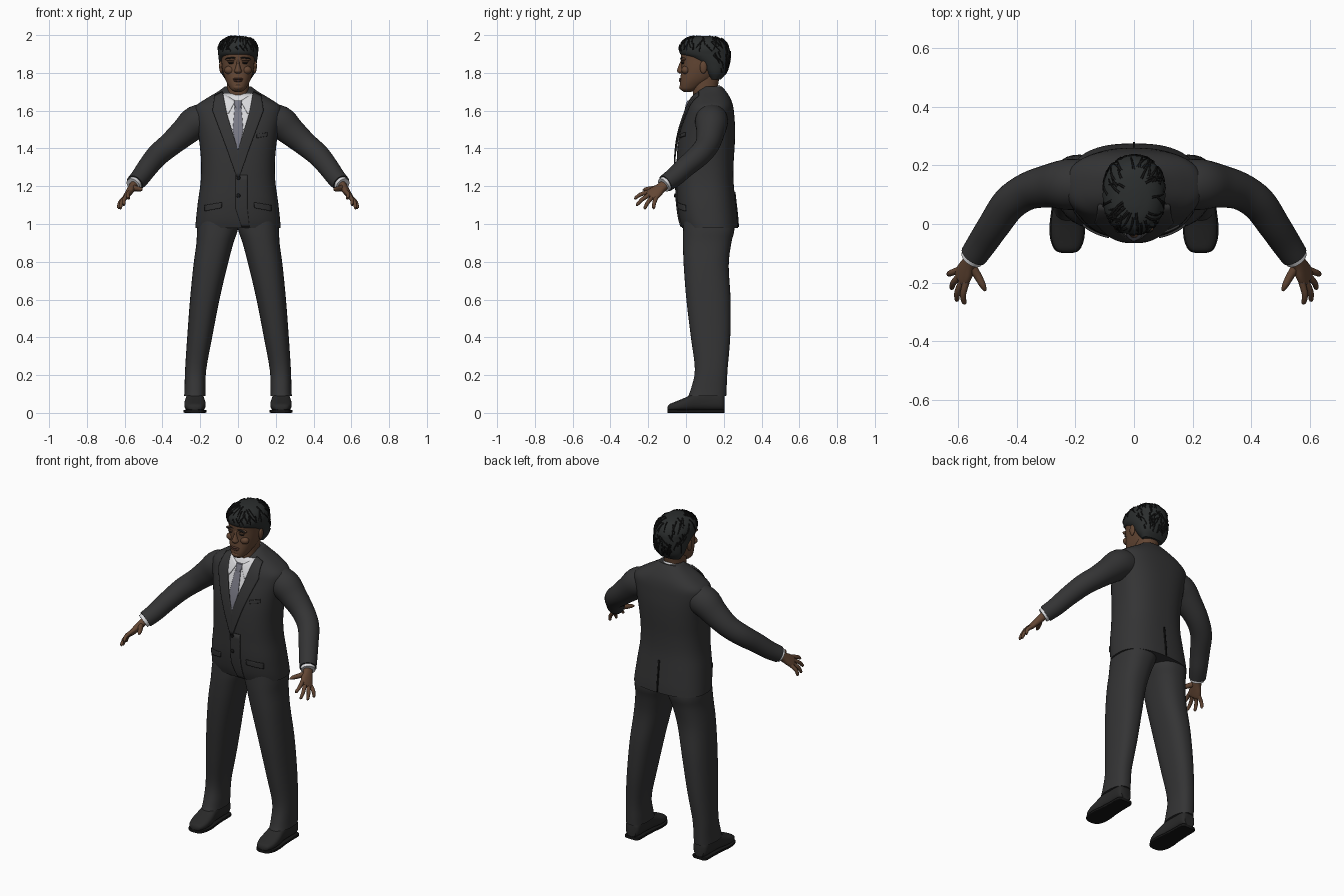
import bpy, bmesh, math, random
from mathutils import Vector

random.seed(4)
if "Cube" in bpy.data.objects:
    bpy.data.objects.remove(bpy.data.objects["Cube"], do_unlink=True)


def material(name, r, g, b):
    m = bpy.data.materials.new(name)
    m.use_nodes = True
    m.diffuse_color = (r, g, b, 1)
    m.node_tree.nodes["Principled BSDF"].inputs["Base Color"].default_value = (r, g, b, 1)
    return m


SUIT = material("charcoal suit", .034, .034, .035)
SHOE = material("black leather", .022, .022, .022)
SKIN = material("brown skin", .125, .062, .034)
LIP = material("dark lip", .085, .038, .026)
HAIR = material("soft black hair", .024, .027, .027)
LOCK = material("deep black", .008, .008, .008)
SHIRT = material("white shirt", .7, .7, .72)
TIE = material("grey tie", .19, .19, .23)


def finish(name, bm, mat, mirror=False, thick=0):
    bmesh.ops.recalc_face_normals(bm, faces=bm.faces)
    me = bpy.data.meshes.new(name)
    bm.to_mesh(me)
    bm.free()
    me.materials.append(mat)
    ob = bpy.data.objects.new(name, me)
    bpy.context.collection.objects.link(ob)
    bpy.ops.object.select_all(action='DESELECT')
    ob.select_set(True)
    bpy.context.view_layer.objects.active = ob
    bpy.ops.object.shade_smooth_by_angle(angle=math.radians(40))
    if thick:
        mod = ob.modifiers.new("thickness", 'SOLIDIFY')
        mod.thickness, mod.offset = thick, 0
    if mirror:
        ob.modifiers.new("mirror", 'MIRROR')
    return ob


def dense(rows, k=4):
    """Smoothly interpolate rows of numbers."""
    out = []
    for i in range(len(rows) - 1):
        four = [rows[max(i - 1, 0)], rows[i], rows[i + 1], rows[min(i + 2, len(rows) - 1)]]
        for j in range(k):
            t = j / k
            out.append(tuple(b + t * (c - a) / 2 + t * t * (a - 2.5 * b + 2 * c - d / 2)
                             + t ** 3 * (1.5 * (b - c) + (d - a) / 2) for a, b, c, d in zip(*four)))
    return out + [tuple(rows[-1])]


def ring_point(ring, a):
    c, u, v, n = ring
    p = lambda w: math.copysign(abs(w) ** (2 / n), w)
    return c + u * p(math.cos(a)) + v * p(math.sin(a))


def loft(name, rings, mat, mirror=False, seg=40):
    bm = bmesh.new()
    loops = [[bm.verts.new(ring_point(r, math.tau * i / seg)) for i in range(seg)] for r in rings]
    for a, b in zip(loops, loops[1:]):
        for i in range(seg):
            j = (i + 1) % seg
            bm.faces.new((a[i], a[j], b[j], b[i]))
    bm.faces.new(loops[0])
    bm.faces.new(loops[-1])
    return finish(name, bm, mat, mirror)


def level(z, rx, yf, yb, cx=0, n=2.2):
    return Vector((cx, (yf + yb) / 2, z)), Vector((rx, 0, 0)), Vector((0, (yb - yf) / 2, 0)), n


def upright(y, rx, z0, z1, cx, n):
    return Vector((cx, y, (z0 + z1) / 2)), Vector((rx, 0, 0)), Vector((0, 0, (z1 - z0) / 2)), n


def tube(name, rows, mat, seg=20):
    """Mirrored limb along points with a radius."""
    rows = dense(rows)
    pts = [Vector(r[:3]) for r in rows]
    rings = []
    for i, p in enumerate(pts):
        t = (pts[min(i + 1, len(pts) - 1)] - pts[max(i - 1, 0)]).normalized()
        u = t.cross(Vector((.3, .2, 1))).normalized()
        rings.append((p, u * rows[i][3], u.cross(t) * rows[i][3], 2))
    return loft(name, rings, mat, True, seg)


def blob(name, loc, size, mat, mirror=False, tilt=0):
    bm = bmesh.new()
    bmesh.ops.create_uvsphere(bm, u_segments=16, v_segments=10, radius=1)
    for v in bm.verts:
        x, y, z = v.co.x * size[0], v.co.y * size[1], v.co.z * size[2]
        v.co = Vector(loc) + Vector((x, y, z + x * tilt))
    return finish(name, bm, mat, mirror)


# Jacket body: height, half width, front, back
TORSO = dense([(.98, .226, -.02, .275), (1.03, .222, -.035, .272), (1.12, .212, -.047, .262),
               (1.22, .198, -.05, .252), (1.32, .195, -.05, .252), (1.42, .203, -.043, .258),
               (1.5, .215, -.028, .26), (1.57, .23, -.006, .256), (1.62, .228, .012, .25),
               (1.66, .175, .032, .238), (1.7, .108, .058, .214), (1.728, .07, .09, .19)])
POWER = 2.5
loft("jacket_body", [level(*r, n=POWER) for r in TORSO], SUIT, seg=64)


def surface(x, z, side):
    i = max(j for j in range(len(TORSO) - 1) if TORSO[j][0] <= z or j == 0)
    a, b = TORSO[i], TORSO[i + 1]
    t = (z - a[0]) / (b[0] - a[0])
    rx, yf, yb = (a[k] + t * (b[k] - a[k]) for k in (1, 2, 3))
    s = (1 - min(abs(x) / rx, 1) ** POWER) ** (1 / POWER)
    return (yf + yb) / 2 + side * (yb - yf) / 2 * s


def patch(name, left, right, off, mat, mirror=False, side=-1, cols=8, k=6):
    """Thin cloth plate between two (x, z) edges, laid on the jacket."""
    bm = bmesh.new()
    grid = []
    for i in range((len(left) - 1) * k + 1):
        s = min(i // k, len(left) - 2)
        a, b = (Vector(e[s]).lerp(Vector(e[s + 1]), i / k - s) for e in (left, right))
        row = [a.lerp(b, j / cols) for j in range(cols + 1)]
        grid.append([bm.verts.new((p.x, surface(p.x, p.y, side) + side * off, p.y)) for p in row])
    for a, b in zip(grid, grid[1:]):
        for j in range(cols):
            bm.faces.new((a[j], a[j + 1], b[j + 1], b[j]))
    return finish(name, bm, mat, mirror, .007)


# Shirt, tie and jacket front details
patch("shirt_front", [(-.085, 1.69), (-.06, 1.57), (-.004, 1.39)],
      [(.085, 1.69), (.06, 1.57), (.004, 1.39)], .003, SHIRT)
patch("tie_blade", [(-.016, 1.63), (-.028, 1.5), (-.006, 1.39)],
      [(.016, 1.63), (.028, 1.5), (.006, 1.39)], .008, TIE)
patch("shirt_collar_points", [(.014, 1.65), (.05, 1.585)], [(.078, 1.69), (.062, 1.585)], .009, SHIRT, True)
patch("lapels", [(.082, 1.7), (.058, 1.58), (.0, 1.39), (0, 1.25)],
      [(.122, 1.68), (.135, 1.6), (.06, 1.4), (.008, 1.25)], .011, SUIT, True)
patch("front_overlap", [(-.012, 1.26), (-.012, 1.08), (.02, .985)],
      [(.05, 1.26), (.05, 1.08), (.06, .985)], .004, SUIT)
patch("pocket_flaps", [(.085, 1.115), (.087, 1.085)], [(.175, 1.1), (.175, 1.068)], .005, SUIT, True)
patch("chest_pocket", [(.1, 1.475), (.1, 1.455)], [(.155, 1.485), (.155, 1.465)], .004, SUIT)
patch("back_vent", [(-.004, 1.17), (-.004, .985)], [(.004, 1.17), (.004, .985)], .002, LOCK, side=1, cols=2)
for z in (1.15, 1.245):
    blob("jacket_button", (.002, surface(0, z, -1) - .009, z), (.011, .006, .011), LOCK)
loft("tie_knot", [level(z, w, y, y + .03) for z, w, y in
                  ((1.605, .013, -.007), (1.63, .021, -.002), (1.655, .023, .008))], TIE, seg=16)
loft("shirt_collar", [(Vector((0, y, z)), Vector((w, 0, 0)), Vector((0, d, t)), 2) for y, z, w, d, t in
                      ((.105, 1.665, .085, .09, .045), (.1, 1.697, .07, .077, .04))], SHIRT)

# Arms
tube("sleeves", [(.14, .135, 1.56, .08), (.22, .135, 1.54, .087), (.285, .13, 1.485, .075),
                 (.36, .113, 1.42, .064), (.425, .07, 1.365, .06), (.475, 0, 1.305, .055),
                 (.515, -.06, 1.25, .051), (.547, -.108, 1.215, .047)], SUIT, 32)
tube("shirt_cuffs", [(.53, -.085, 1.232, .041), (.555, -.119, 1.206, .04)], SHIRT)
for i in range(3):
    blob("cuff_buttons", (.562 - i * .012, -.07 + i * .018, 1.25 + i * .012), (.006, .006, .006), LOCK, True)

# Hands
aim = Vector((.04, -.075, -.065)).normalized()
spread = Vector((.4, .8, -.44))
spread = (spread - aim * spread.dot(aim)).normalized()
flat = aim.cross(spread)
wrist, palm_end = Vector((.546, -.105, 1.214)), Vector((.59, -.186, 1.148))
loft("palms", [(wrist.lerp(palm_end, t), spread * w, flat * h, 2.4) for t, w, h in
               dense([(0, .027, .023), (.35, .028, .021), (.7, .037, .018), (1, .038, .014), (1.08, .03, .008)])],
     SKIN, True, 24)
tips = {"index": (.58, -.272, 1.135), "middle": (.606, -.262, 1.1),
        "ring": (.624, -.22, 1.082), "little": (.634, -.172, 1.083)}
for i, (finger, tip) in enumerate(tips.items()):
    root = palm_end + spread * (i - 1.5) * .019 - aim * .012
    tip = Vector(tip)
    mid = root.lerp(tip, .55) + Vector((.007, -.002, .005))
    tube(finger + "_fingers", [(*root, .012), (*mid, .0105), (*root.lerp(tip, .95), .008), (*tip, .003)], SKIN, 12)
tube("thumbs", [(.56, -.135, 1.195, .016), (.535, -.175, 1.187, .014),
                (.516, -.21, 1.184, .011), (.508, -.228, 1.18, .004)], SKIN, 12)

# Trousers: height, half width, front, back, centre
loft("trouser_legs", [level(*r, n=2.4) for r in dense([
    (.09, .057, .012, .213, .228), (.13, .056, .027, .215, .227), (.23, .056, .047, .22, .224),
    (.4, .066, .026, .234, .203), (.6, .078, .002, .236, .176), (.78, .09, -.012, .226, .146),
    (.9, .098, -.016, .24, .122), (.97, .108, -.015, .256, .109), (1.06, .105, -.01, .25, .1)])], SUIT, True)

# Shoes: position, half width, bottom, top
UPPER = dense([(-.098, .014, .016, .03), (-.088, .038, .012, .046), (-.05, .054, .01, .062), (0, .056, .01, .083),
               (.05, .05, .012, .108), (.12, .046, .012, .118), (.185, .045, .012, .112), (.203, .032, .015, .095)])
loft("shoe_uppers", [upright(*r, .228, 2.6) for r in UPPER], SHOE, True, 28)
loft("shoe_soles", [upright(y * 1.01, w + .004, 0, .017, .228, 8) for y, w, _, _ in UPPER], LOCK, True, 28)

# Head
loft("neck", [level(*r) for r in dense([(1.62, .062, .05, .17), (1.7, .057, .036, .165), (1.79, .062, .04, .18)])], SKIN)
loft("head", [level(*r, n=2.3) for r in dense([
    (1.7, .018, -.012, .03), (1.712, .037, -.028, .055), (1.735, .052, -.032, .095), (1.77, .069, -.03, .15),
    (1.82, .083, -.025, .195), (1.87, .088, -.026, .212), (1.91, .09, -.026, .215),
    (1.95, .08, -.005, .2), (1.98, .05, .04, .15)])], SKIN, seg=48)
loft("nose", [level(*r) for r in dense([(1.797, .012, -.036, .01), (1.808, .021, -.047, .01), (1.825, .015, -.044, .01),
                                        (1.85, .009, -.034, .01), (1.875, .011, -.024, .01)])], SKIN, seg=16)
blob("upper_lip", (0, -.027, 1.768), (.028, .011, .006), LIP)
blob("lower_lip", (0, -.026, 1.758), (.024, .012, .007), LIP)
blob("chin", (0, -.018, 1.725), (.028, .018, .017), SKIN)
blob("brow_ridges", (.036, -.014, 1.873), (.032, .016, .01), SKIN, True)
blob("eyebrows", (.038, -.022, 1.878), (.027, .009, .005), LOCK, True, -.1)
blob("eyes", (.036, -.017, 1.852), (.016, .009, .005), LOCK, True)
blob("eyelids", (.036, -.017, 1.859), (.019, .01, .005), SKIN, True)
blob("cheeks", (.045, -.002, 1.815), (.028, .022, .022), SKIN, True)
blob("ears", (.09, .092, 1.83), (.01, .019, .033), SKIN, True, .5)

# Hair cap with loose locks
CAP = [level(*r) for r in dense([
    (1.765, .066, .125, .185), (1.8, .089, .095, .213), (1.85, .099, .055, .228), (1.88, .103, .005, .233),
    (1.9, .105, -.03, .234), (1.93, .106, -.036, .23), (1.965, .09, -.022, .21),
    (1.987, .06, .012, .175), (1.996, .02, .06, .12)])]
loft("hair_cap", CAP, HAIR, seg=48)
curve = bpy.data.curves.new("hair_locks", 'CURVE')
curve.dimensions = '3D'
curve.bevel_depth, curve.bevel_resolution = .0045, 1
curve.materials.append(LOCK)
for _ in range(110):
    angle, turn = random.uniform(0, math.tau), random.uniform(-.12, .12)
    lowest = 2 if math.sin(angle) > .2 else 17
    start = random.randint(lowest + 4, len(CAP) - 3)
    steps = range(start, max(start - 8, lowest), -2)
    spline = curve.splines.new('POLY')
    spline.points.add(len(steps) - 1)
    for j, row in enumerate(steps):
        p = ring_point(CAP[row], angle + turn * j)
        p += (p - Vector((0, .1, 1.9))).normalized() * .001
        spline.points[j].co = (*p, 1)
        spline.points[j].radius = 1 - .7 * j / len(steps)
bpy.context.collection.objects.link(bpy.data.objects.new("hair_locks", curve))
